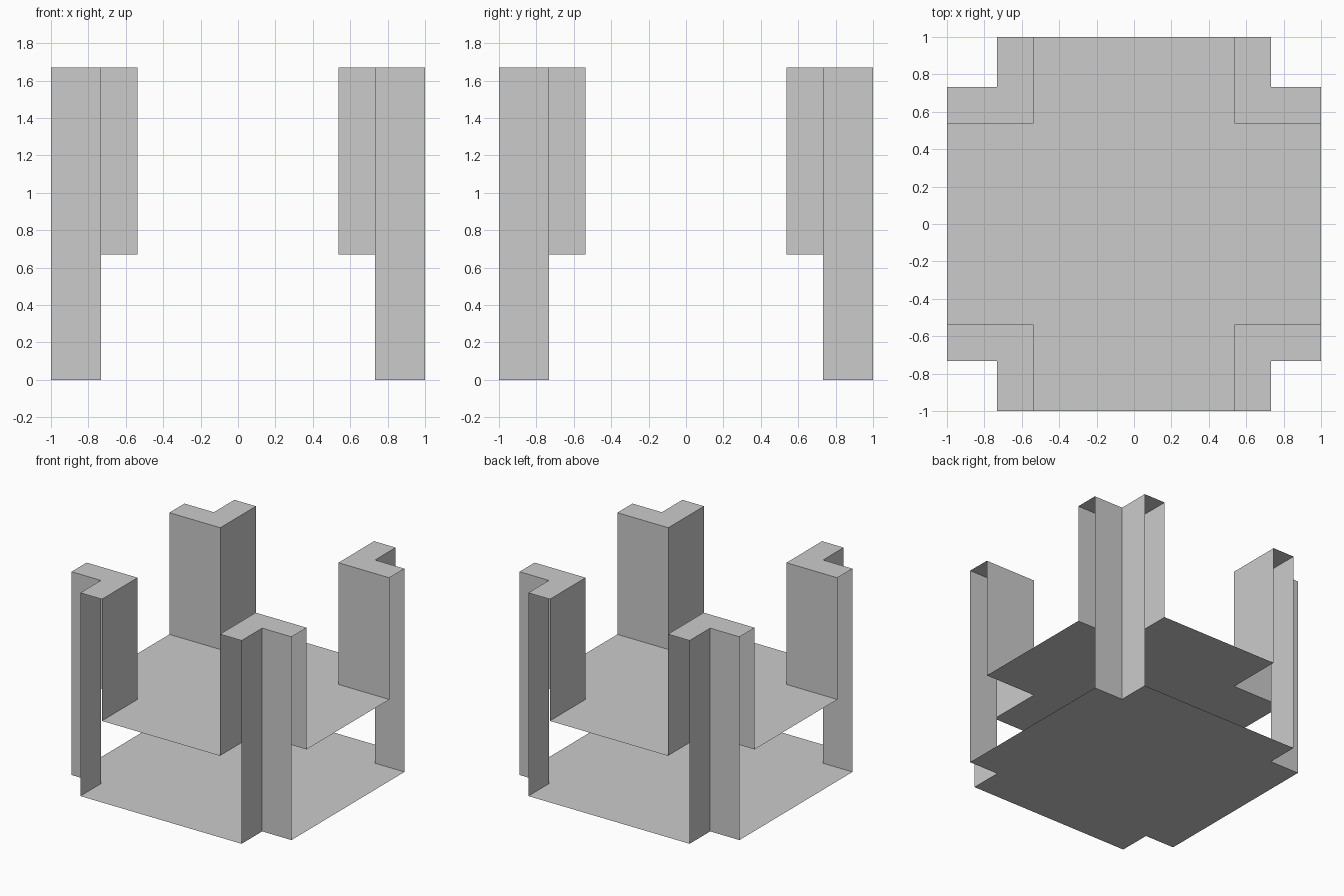
import bpy

if "Cube" in bpy.data.objects:
    bpy.data.objects.remove(bpy.data.objects["Cube"])

OUT, NOTCH, INNER = 1.0, 0.733, 0.537   # half width, outer notch, inner corner wall
SHELF_Z, TOP_Z = 0.67, 1.67
CORNERS = [(1, 1), (-1, 1), (-1, -1), (1, -1)]


def make(name, verts, faces):
    mesh = bpy.data.meshes.new(name)
    mesh.from_pydata(verts, [], faces)
    obj = bpy.data.objects.new(name, mesh)
    bpy.context.collection.objects.link(obj)
    return obj


def plus_sheet(name, n, z, flip=False):
    """Square sheet with its four corners notched out to n."""
    pts = []
    for sx, sy in CORNERS:
        corner = [(sx * OUT, sy * n, z), (sx * n, sy * n, z), (sx * n, sy * OUT, z)]
        pts += corner if sx * sy > 0 else corner[::-1]
    face = list(range(len(pts)))
    return make(name, pts, [face[::-1] if flip else face])


def corner_shell(name, sx, sy):
    """L-shaped corner: top cap, inner walls to the shelf, notch walls to the floor."""
    outline = [(INNER, OUT), (INNER, INNER), (OUT, INNER),
               (OUT, NOTCH), (NOTCH, NOTCH), (NOTCH, OUT)]
    bottoms = [SHELF_Z] * 3 + [0.0] * 3
    verts = [(sx * x, sy * y, TOP_Z) for x, y in outline]
    verts += [(sx * x, sy * y, b) for (x, y), b in zip(outline, bottoms)]
    # The two outer sides stay open
    faces = [(0, 1, 2, 4), (0, 4, 5), (2, 3, 4)]
    faces = [(0, 1, 4, 5), (1, 2, 3, 4)]
    faces += [(i + 1, i, i + 6, i + 7) for i in (0, 1, 3, 4)]
    if sx * sy < 0:
        faces = [f[::-1] for f in faces]
    return make(name, verts, faces)


# Horizontal sheets
plus_sheet("floor_panel", NOTCH, 0.0, flip=True)
plus_sheet("middle_shelf", INNER, SHELF_Z)

# Four open-sided corner posts
for sx, sy in CORNERS:
    side = "right" if sx > 0 else "left"
    end = "back" if sy > 0 else "front"
    corner_shell(f"{end}_{side}_post", sx, sy)
